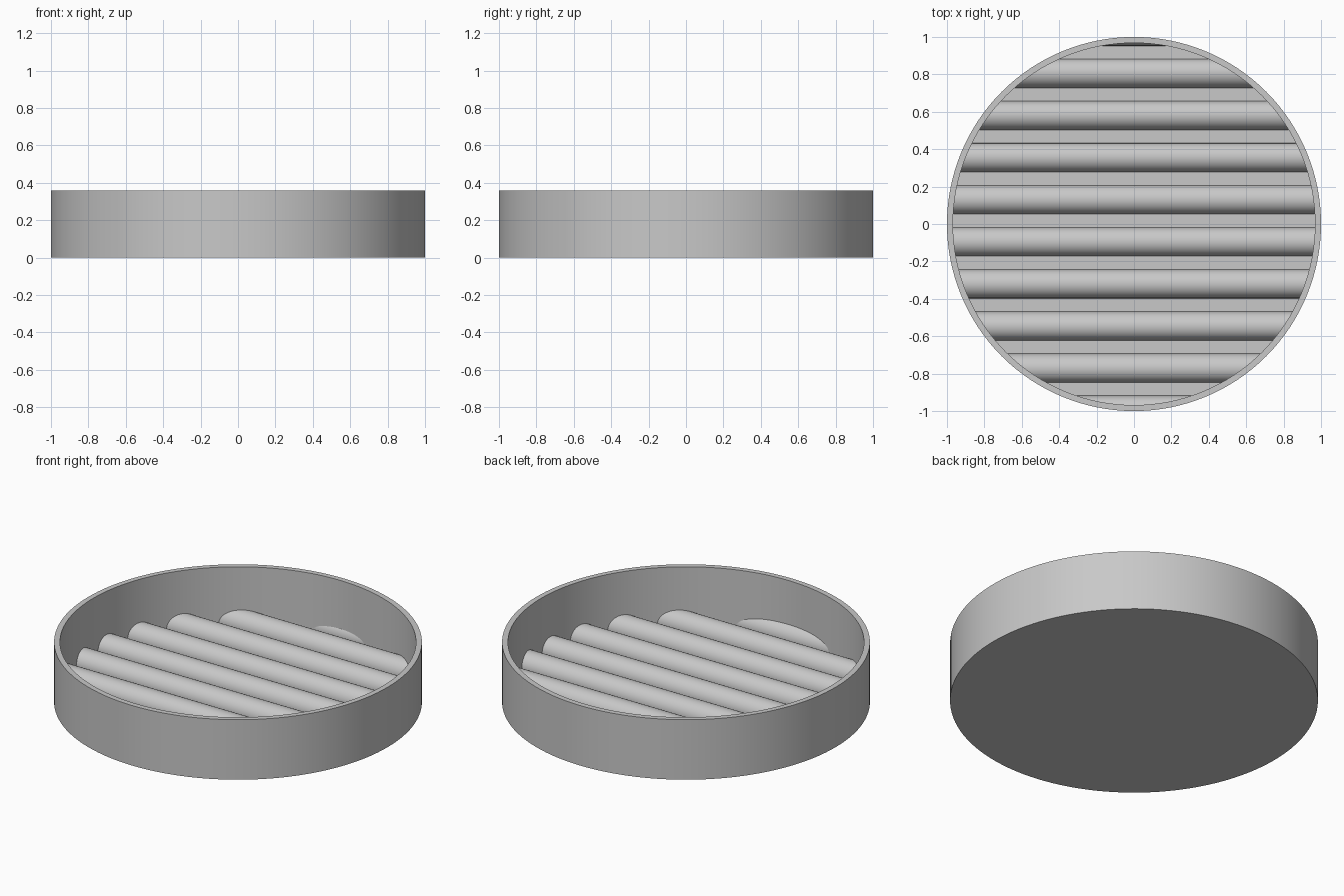
import bpy
import bmesh
import math

cube = bpy.data.objects.get("Cube")
if cube:
    bpy.data.objects.remove(cube, do_unlink=True)

SIDES = 128
HEIGHT = 0.36
INNER = 0.968       # inside radius of the wall
FLOOR = 0.024       # top of the floor
RIDGE_R = 0.077
PITCH = 0.225
FIRST = 0.13        # ridge nearest the centre

grey = bpy.data.materials.new("plain grey")
grey.use_nodes = True
color = (0.58, 0.58, 0.58, 1)
grey.diffuse_color = color
grey.node_tree.nodes["Principled BSDF"].inputs["Base Color"].default_value = color


def finish(name, bm):
    """Turn a bmesh into a smooth-shaded grey object with sharp edges kept."""
    mesh = bpy.data.meshes.new(name)
    bm.to_mesh(mesh)
    bm.free()
    mesh.materials.append(grey)
    obj = bpy.data.objects.new(name, mesh)
    bpy.context.collection.objects.link(obj)
    bpy.ops.object.select_all(action='DESELECT')
    obj.select_set(True)
    bpy.context.view_layer.objects.active = obj
    bpy.ops.object.shade_smooth_by_angle(angle=math.radians(35))
    return obj


# Round dish: turned profile, closed by a flat underside and floor
bm = bmesh.new()
profile = [(1, 0), (1, HEIGHT), (INNER, HEIGHT), (INNER, FLOOR)]
rings = []
for r, z in profile:
    rings.append([bm.verts.new((r * math.cos(a), r * math.sin(a), z))
                  for a in (math.tau * i / SIDES for i in range(SIDES))])
for low, high in zip(rings, rings[1:]):
    for i in range(SIDES):
        j = (i + 1) % SIDES
        bm.faces.new((low[i], low[j], high[j], high[i]))
bm.faces.new(rings[0][::-1])
bm.faces.new(rings[-1])
finish("dish", bm)


def ridge(name, centre):
    """Half-round bar across the floor, its ends following the round wall."""
    reach = INNER + 0.006
    start, end = 0.0, math.pi
    if centre + RIDGE_R > reach:
        start = math.acos((reach - centre) / RIDGE_R)
    if centre - RIDGE_R < -reach:
        end = math.acos((-reach - centre) / RIDGE_R)
    bm = bmesh.new()
    steps = 24
    rows = []
    for i in range(steps + 1):
        a = start + (end - start) * i / steps
        y = centre + RIDGE_R * math.cos(a)
        z = FLOOR + RIDGE_R * math.sin(a)
        x = math.sqrt(max(reach ** 2 - y ** 2, 1e-6))
        rows.append((bm.verts.new((-x, y, z)), bm.verts.new((x, y, z))))
    for (l0, r0), (l1, r1) in zip(rows, rows[1:]):
        bm.faces.new((l0, l1, r1, r0))
    finish(name, bm)


# Parallel ridges, the outermost two cut short by the wall
for k in range(-5, 5):
    ridge(f"ridge_{k + 6}", FIRST + PITCH * k)
